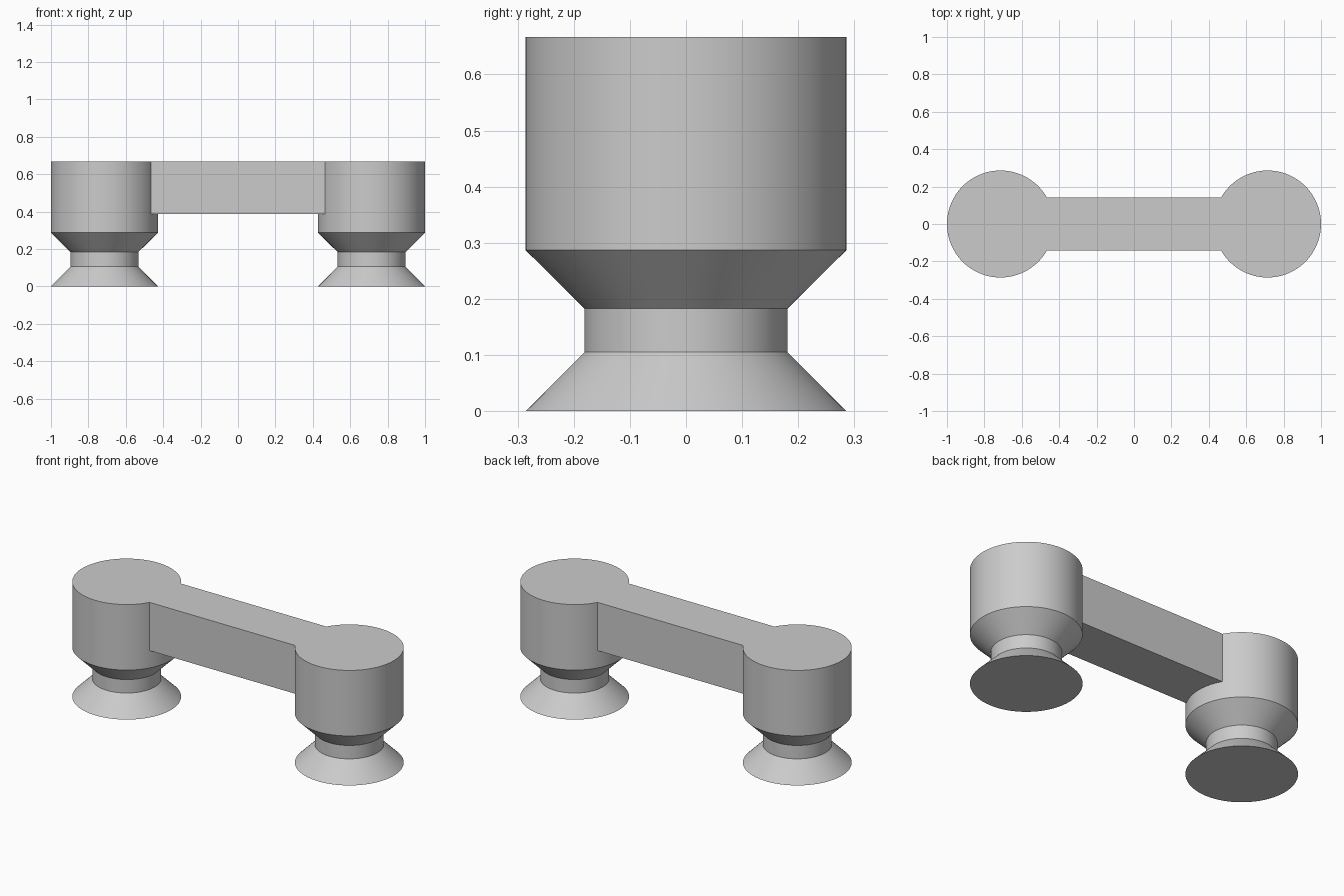
import bpy, bmesh
from math import cos, sin, pi, radians

cube = bpy.data.objects.get("Cube")
if cube:
    bpy.data.objects.remove(cube, do_unlink=True)

SEGMENTS = 96
RADIUS = 0.286
NECK = 0.181
CENTRE = 1 - RADIUS
TOP = 0.667
BAR_BOTTOM = 0.387

grey = bpy.data.materials.new("plain grey")
grey.use_nodes = True
colour = (0.6, 0.6, 0.6, 1)
grey.diffuse_color = colour
grey.node_tree.nodes["Principled BSDF"].inputs["Base Color"].default_value = colour


def finish(name, bm, x=0):
    bmesh.ops.recalc_face_normals(bm, faces=bm.faces)
    mesh = bpy.data.meshes.new(name)
    bm.to_mesh(mesh)
    bm.free()
    mesh.materials.append(grey)
    obj = bpy.data.objects.new(name, mesh)
    obj.location.x = x
    bpy.context.collection.objects.link(obj)
    bpy.ops.object.select_all(action='DESELECT')
    obj.select_set(True)
    bpy.context.view_layer.objects.active = obj
    bpy.ops.object.shade_smooth_by_angle(angle=radians(30))
    return obj


# Turned post: flared foot, narrow neck, wide drum
def post(name, x):
    profile = [(RADIUS, 0), (NECK, 0.105), (NECK, 0.183), (RADIUS, 0.287), (RADIUS, TOP)]
    bm = bmesh.new()
    rings = []
    for r, z in profile:
        rings.append([bm.verts.new((r * cos(2 * pi * i / SEGMENTS),
                                    r * sin(2 * pi * i / SEGMENTS), z))
                      for i in range(SEGMENTS)])
    for low, high in zip(rings, rings[1:]):
        for i in range(SEGMENTS):
            j = (i + 1) % SEGMENTS
            bm.faces.new((low[i], low[j], high[j], high[i]))
    bm.faces.new(rings[0])
    bm.faces.new(rings[-1])
    return finish(name, bm, x)


post("left_post", CENTRE)
post("right_post", -CENTRE)

# Crossbar: its ends are hollowed to meet the drums, flush at the top
steps = SEGMENTS // 12
arc = [2 * pi * i / SEGMENTS for i in range(-steps, steps + 1)]
end = [(RADIUS * cos(a) - CENTRE, RADIUS * sin(a)) for a in arc]
outline = end + [(-x, -y) for x, y in end]
bm = bmesh.new()
base = bm.faces.new([bm.verts.new((x, y, BAR_BOTTOM)) for x, y in outline])
extruded = bmesh.ops.extrude_face_region(bm, geom=[base], use_keep_orig=True)
verts = [v for v in extruded["geom"] if isinstance(v, bmesh.types.BMVert)]
bmesh.ops.translate(bm, verts=verts, vec=(0, 0, TOP - BAR_BOTTOM))
finish("crossbar", bm)
